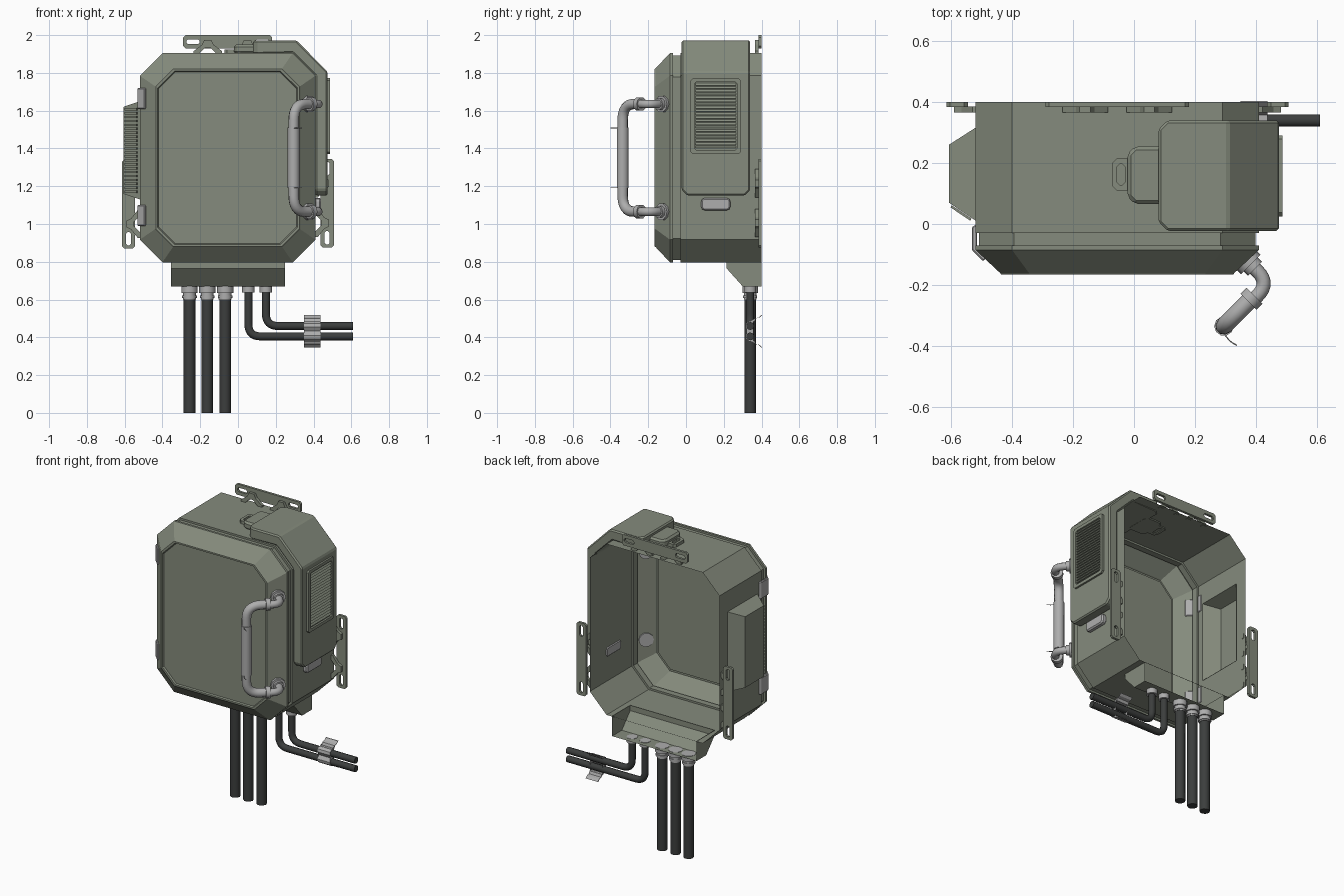
import bpy, bmesh, math
from mathutils import Vector

if "Cube" in bpy.data.objects:
    bpy.data.objects.remove(bpy.data.objects["Cube"])


def material(name, col):
    m = bpy.data.materials.new(name)
    m.diffuse_color = (*col, 1)
    m.use_nodes = True
    m.node_tree.nodes["Principled BSDF"].inputs["Base Color"].default_value = m.diffuse_color
    return m


GREEN = material("grey green paint", (0.235, 0.26, 0.205))
METAL = material("light grey metal", (0.42, 0.42, 0.42))
BLACK = material("black cable", (0.045, 0.048, 0.047))


def finish(bm, name, mat):
    bmesh.ops.recalc_face_normals(bm, faces=bm.faces)
    me = bpy.data.meshes.new(name)
    bm.to_mesh(me)
    bm.free()
    ob = bpy.data.objects.new(name, me)
    me.materials.append(mat)
    bpy.context.collection.objects.link(ob)
    return ob


def place(axis, p, d):
    return {'x': (d, *p), 'y': (p[0], d, p[1]), 'z': (*p, d)}[axis]


def prism_bm(pts, axis, a, b, holes=(), bm=None):
    """Extrude a flat outline (with optional holes) along an axis."""
    bm = bm or bmesh.new()
    edges = []
    for loop in (pts, *holes):
        vs = [bm.verts.new(place(axis, p, a)) for p in loop]
        edges += [bm.edges.new((vs[i - 1], vs[i])) for i in range(len(vs))]
    if holes:
        faces = [f for f in bmesh.ops.triangle_fill(bm, edges=edges, use_beauty=True)["geom"]
                 if isinstance(f, bmesh.types.BMFace)]
    else:
        faces = [bm.faces.new(vs)]
    g = bmesh.ops.extrude_face_region(bm, geom=faces, use_keep_orig=True)["geom"]
    off = Vector(place(axis, (0, 0), b - a))
    bmesh.ops.translate(bm, vec=off, verts=[v for v in g if isinstance(v, bmesh.types.BMVert)])
    return bm


def prism(name, pts, axis, a, b, mat, holes=(), bevel=0):
    ob = finish(prism_bm(pts, axis, a, b, holes), name, mat)
    if bevel:
        m = ob.modifiers.new("bevel", 'BEVEL')
        m.width, m.segments, m.limit_method = bevel, 1, 'ANGLE'
    return ob


def octagon(x0, x1, z0, z1, c):
    return [(x0 + c, z0), (x1 - c, z0), (x1, z0 + c), (x1, z1 - c),
            (x1 - c, z1), (x0 + c, z1), (x0, z1 - c), (x0, z0 + c)]


def loft(rings, cap=True):
    bm = bmesh.new()
    loops = [[bm.verts.new(p) for p in r] for r in rings]
    for A, B in zip(loops, loops[1:]):
        for i in range(len(A)):
            bm.faces.new((A[i - 1], A[i], B[i], B[i - 1]))
    if cap:
        bm.faces.new(loops[-1])
    return bm


def tube(name, pts, r, mat, fillet=0.0):
    """Round pipe along a path with rounded corners."""
    P = [Vector(p) for p in pts]
    path = [P[0]]
    for a, c, b in zip(P, P[1:], P[2:]):
        s, e = c + (a - c).normalized() * fillet, c + (b - c).normalized() * fillet
        path += [s * (1 - t) ** 2 + c * 2 * t * (1 - t) + e * t * t for t in [k / 8 for k in range(9)]]
    path.append(P[-1])
    cu = bpy.data.curves.new(name, 'CURVE')
    cu.dimensions = '3D'
    cu.bevel_depth, cu.bevel_resolution, cu.use_fill_caps = r, 3, True
    sp = cu.splines.new('POLY')
    sp.points.add(len(path) - 1)
    for q, p in zip(sp.points, path):
        q.co = (*p, 1)
    cu.materials.append(mat)
    ob = bpy.data.objects.new(name, cu)
    bpy.context.collection.objects.link(ob)
    bpy.ops.object.select_all(action='DESELECT')
    ob.select_set(True)
    bpy.context.view_layer.objects.active = ob
    bpy.ops.object.convert(target='MESH')
    bpy.ops.object.shade_smooth_by_angle(angle=math.radians(40))
    return bpy.context.object


# cabinet shell: open at the back, groove behind the door, bevelled door with rim
prof = [(.4, 0, .12), (-.03, 0, .12), (-.03, .012, .115), (-.07, .012, .115), (-.07, 0, .12),
        (-.085, 0, .12), (-.16, .08, .095), (-.166, .085, .092), (-.166, .095, .09), (-.157, .1, .088)]
bm = loft([[(x, y, z) for x, z in octagon(-.52 + i, .41 - i, .797 + i, 1.905 - i, c)]
           for y, i, c in prof])
left = min(bm.faces, key=lambda f: f.calc_center_median().x - f.calc_area())
floor = min(bm.faces, key=lambda f: f.calc_center_median().z - f.calc_area())
# openings for the side vent and the cable box
for f, ax, lo, hi in ((left, 2, (.01, 1.13), (.317, 1.65)), (floor, 0, (.215, -.355), (.396, .25))):
    mid = f.calc_center_median()
    bmesh.ops.inset_individual(bm, faces=[f], thickness=0.02)
    for v in f.verts:
        v.co.y = lo[0] if v.co.y < mid.y else hi[0]
        v.co[ax] = lo[1] if v.co[ax] < mid[ax] else hi[1]
bmesh.ops.delete(bm, geom=[left, floor], context='FACES_ONLY')
finish(bm, "cabinet_shell", GREEN)

# cooling unit wrapping over the upper right corner
bm = prism_bm([(.08, 1.9), (.08, 1.972), (.31, 1.972), (.475, 1.805), (.475, 1.15),
               (.41, 1.15), (.41, 1.785), (.29, 1.905)], 'y', -.023, .34)
ends = [e for e in bm.edges if all(abs(v.co.x - .08) < .001 for v in e.verts) and
        abs(e.verts[0].co.z - e.verts[1].co.z) > .01 or
        all(v.co.z < 1.16 for v in e.verts) and abs(e.verts[0].co.x - e.verts[1].co.x) > .01]
bmesh.ops.bevel(bm, geom=ends, offset=.03, segments=1, affect='EDGES', profile=.5)
ob = finish(bm, "cooling_unit", GREEN)
m = ob.modifiers.new("bevel", 'BEVEL')
m.width, m.segments, m.limit_method = .008, 1, 'ANGLE'

# right vent: frame with slats
prism("right_vent_frame", octagon(.025, .29, 1.37, 1.772, .012), 'x', .474, .487, GREEN,
      [octagon(.045, .27, 1.39, 1.752, .01)])
bm = bmesh.new()
for k in range(20):
    z = 1.402 + k * .0175
    prism_bm([(.474, z), (.485, z), (.476, z + .012), (.474, z + .012)], 'y', .05, .265, bm=bm)
finish(bm, "right_vent_slats", GREEN)

# left vent housing: tapered shell, slats on its front slope
rect = lambda x, y0, y1, z0, z1: [(x, y0, z0), (x, y1, z0), (x, y1, z1), (x, y0, z1)]
finish(loft([rect(-.518, .01, .317, 1.13, 1.65), rect(-.607, .07, .26, 1.16, 1.62)]),
       "left_vent_housing", GREEN)
bm = bmesh.new()
for k in range(22):
    z = 1.165 + k * .0208
    prism_bm([(-.533, .018), (-.598, .0615), (-.602, .0545), (-.537, .011)], 'z', z, z + .012, bm=bm)
finish(bm, "left_vent_slats", GREEN)

# cable entry box under the cabinet, open at the top and back
bm = prism_bm([(.215, .8), (.215, .765), (.3, .67), (.4, .67), (.4, .8)], 'x', -.355, .25)
bmesh.ops.recalc_face_normals(bm, faces=bm.faces)
bmesh.ops.delete(bm, geom=[f for f in bm.faces if f.normal.y > .9 or f.normal.z > .9], context='FACES_ONLY')
finish(bm, "cable_entry_box", GREEN)

# hood and small loop on the roof
prism("roof_hood", octagon(-.022, .12, .065, .255, .025), 'z', 1.9, 1.95, GREEN, bevel=.012)
prism("roof_loop", octagon(-.072, .0, .11, .215, .015), 'z', 1.9, 1.925, GREEN,
      [octagon(-.055, -.03, .128, .197, .008)])

# wall brackets: slotted plate plus two splayed feet; u runs along, v inward
def bracket(name, place_uv):
    uv = lambda pts: [place_uv(u, v) for u, v in pts]
    slots = [uv(octagon(s * .183 - .035, s * .183 + .035, .022, .048, .008)) for s in (-1, 1)]
    prism(name + "_plate", uv(octagon(-.235, .235, 0, .07, .012)), 'y', .384, .4, GREEN, slots)
    bm = bmesh.new()
    for c in (-.105, .105):
        half = [(.018, .025), (.03, .05), (.075, .085), (.075, .097), (.045, .097), (.012, .065)]
        pts = [(c + u, v) for u, v in half] + [(c - u, v) for u, v in reversed(half)]
        prism_bm(uv(pts), 'y', .366, .385, bm=bm)
    finish(bm, name + "_feet", GREEN)


bracket("top_bracket", lambda u, v: (-.055 + u, 2 - v))
bracket("right_bracket", lambda u, v: (.507 - v, 1.11 + u))
bracket("left_bracket", lambda u, v: (-.615 + v, 1.105 + u))

# door hinges on the left edge
for i, z in enumerate((.99, 1.61)):
    prism(f"hinge_{i}", [(-.515, 0), (-.532, -.01), (-.532, -.085), (-.495, -.122), (-.485, -.112),
                         (-.515, -.08)], 'z', z, z + .11, METAL, bevel=.004)

# connector below the cooling unit
prism("side_connector", octagon(.08, .235, 1.072, 1.138, .012), 'x', .405, .44, METAL, bevel=.008)

# door handle: mirrored arms on the bevelled door edge and a thick grip
for s, n in ((1, "upper"), (-1, "lower")):
    Z = lambda d: 1.35 + s * d
    p = lambda x, y, d=.285: (x, y, Z(d))
    tube(f"handle_{n}_arm", [p(.365, -.115), p(.445, -.195), p(.38, -.26)], .023, METAL, .055)
    tube(f"handle_{n}_elbow", [p(.385, -.245), p(.295, -.335), p(.295, -.335, .14)], .028, METAL, .085)
    tube(f"handle_{n}_flange", [p(.365, -.115), p(.383, -.133)], .045, METAL)
    tube(f"handle_{n}_boss", [p(.38, -.13), p(.397, -.147)], .032, METAL)
    tube(f"handle_{n}_collar", [p(.395, -.235), p(.375, -.255)], .037, METAL)
    tube(f"handle_{n}_wire", [p(.295, -.36, .158), p(.315, -.385, .158), p(.337, -.398, .158)], .002, METAL, .01)
tube("handle_grip", [(.295, -.335, 1.19), (.295, -.335, 1.51)], .032, METAL)

# three thick cables with glands
for i, x in enumerate((-.257, -.163, -.068)):
    tube(f"cable_{i}", [(x, .34, 0), (x, .34, .63)], .031, BLACK)
    for k, (a, b, r) in enumerate(((.635, .672, .043), (.6, .636, .034), (.608, .622, .039))):
        tube(f"gland_{i}_{k}", [(x, .34, a), (x, .34, b)], r, METAL)

# two thin cables bending to the right
for i, (x, z) in enumerate(((.055, .405), (.148, .46))):
    tube(f"thin_cable_{i}", [(x, .34, .66), (x, .34, z), (.61, .34, z)], .021, BLACK, .065)
    tube(f"thin_gland_{i}", [(x, .34, .638), (x, .34, .672)], .033, METAL)

# clamp strap over the thin cables
front = [(.398, .518), (.385, .505), (.365, .5), (.358, .484), (.335, .486), (.318, .474), (.314, .456),
         (.328, .433), (.314, .41), (.318, .391), (.335, .379), (.358, .381), (.365, .365),
         (.385, .36), (.398, .347)]
prism("cable_clamp", front + [(y + .005, z) for y, z in reversed(front)], 'x', .35, .438, METAL)
